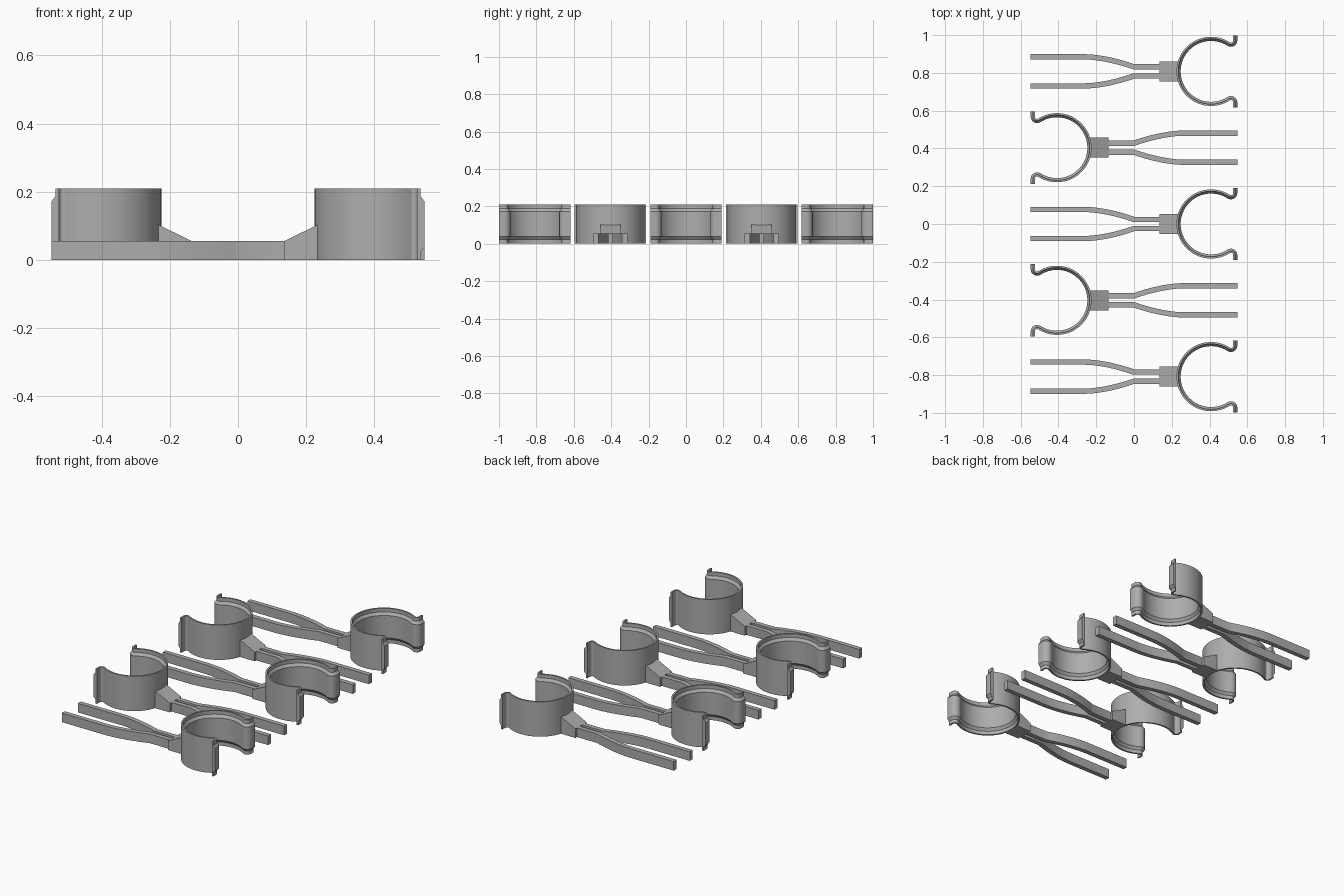
import bpy, bmesh, math
from mathutils import Vector

if "Cube" in bpy.data.objects:
    bpy.data.objects.remove(bpy.data.objects["Cube"])

grey = bpy.data.materials.new("grey plastic")
grey.diffuse_color = (0.42, 0.42, 0.42, 1)
grey.use_nodes = True
grey.node_tree.nodes["Principled BSDF"].inputs["Base Color"].default_value = grey.diffuse_color


def sweep(name, path, section):
    """Sweep a closed (side offset, z) section along a flat path."""
    bm = bmesh.new()
    pts = [Vector(p) for p in path]
    rings = []
    for i, p in enumerate(pts):
        a = (p - pts[i - 1]).normalized() if i else Vector((0, 0))
        b = (pts[i + 1] - p).normalized() if i < len(pts) - 1 else Vector((0, 0))
        t = (a + b).normalized()
        n = Vector((-t.y, t.x))
        rings.append([bm.verts.new((*(p + n * o), z)) for o, z in section])
    k = len(section)
    for r, s in zip(rings, rings[1:]):
        for j in range(k):
            bm.faces.new((r[j], r[(j + 1) % k], s[(j + 1) % k], s[j]))
    bm.faces.new(rings[0])
    bm.faces.new(rings[-1][::-1])
    return finish(name, bm)


def finish(name, bm):
    bmesh.ops.recalc_face_normals(bm, faces=bm.faces)
    me = bpy.data.meshes.new(name)
    bm.to_mesh(me)
    bm.free()
    me.materials.append(grey)
    return me


# Open ring with outward-curled lips, thin rims and a thicker middle band
H, R, CX, r = 0.21, 0.183, 0.408, 0.012
th = math.radians(57.4)
cx, cy = (R + r) * math.cos(th), (R + r) * math.sin(th)
lip = [(cx + r, 0.191)]
for i in range(9):
    a = (th - math.pi) * i / 8
    lip.append((cx + r * math.cos(a), cy + r * math.sin(a)))
N = 56
arc = [(R * math.cos(a), R * math.sin(a))
       for a in (th + (2 * math.pi - 2 * th) * i / N for i in range(1, N))]
outline = lip + arc + [(x, -y) for x, y in reversed(lip)]
ring_path = [(x + CX, y) for x, y in outline]
thin, thick = 0.010, 0.022
ring = sweep("clip_ring", ring_path,
             [(0, 0), (thin, 0), (thin, 0.022), (thick, 0.038),
              (thick, H - 0.038), (thin, H - 0.022), (thin, H), (0, H)])

# Handle arms, straight then bending in toward the neck
bend = [(-0.26 + 0.26 * i / 12, 0.077 - 0.053 * (i / 12) ** 1.7) for i in range(13)]
arm_path = [(-0.547, 0.077)] + bend + [(0.15, 0.024)]
w, ah = 0.014, 0.055
bar = [(-w, 0), (w, 0), (w, ah), (-w, ah)]
arms = [sweep("handle_arm", [(x, s * y) for x, y in arm_path], bar) for s in (1, -1)]

# Wedge block joining the arms to the ring
bm = bmesh.new()
prof = [(0.135, 0), (0.2345, 0), (0.2345, 0.104), (0.135, 0.055)]
sides = [[bm.verts.new((x, y, z)) for x, z in prof] for y in (-0.053, 0.053)]
bm.faces.new(sides[0])
bm.faces.new(sides[1])
for j in range(4):
    k = (j + 1) % 4
    bm.faces.new((sides[0][j], sides[0][k], sides[1][k], sides[1][j]))
wedge = finish("neck_wedge", bm)

# Five clips, alternating direction
for i in range(5):
    for me in (ring, *arms, wedge):
        ob = bpy.data.objects.new(f"{me.name.split('.')[0]}_{i + 1}", me)
        ob.location.y = 0.808 - 0.404 * i
        ob.rotation_euler.z = math.pi * (i % 2)
        bpy.context.collection.objects.link(ob)

# Smooth shading on the curved parts, keeping the edges sharp
bpy.ops.object.select_all(action='DESELECT')
for ob in bpy.data.objects:
    if ob.name.endswith("_1") and "wedge" not in ob.name:
        ob.select_set(True)
        bpy.context.view_layer.objects.active = ob
for me in (ring, *arms):
    bm = bmesh.new()
    bm.from_mesh(me)
    for f in bm.faces:
        f.smooth = True
    for e in bm.edges:
        e.smooth = e.calc_face_angle(0) < math.radians(30)
    bm.to_mesh(me)
    bm.free()
